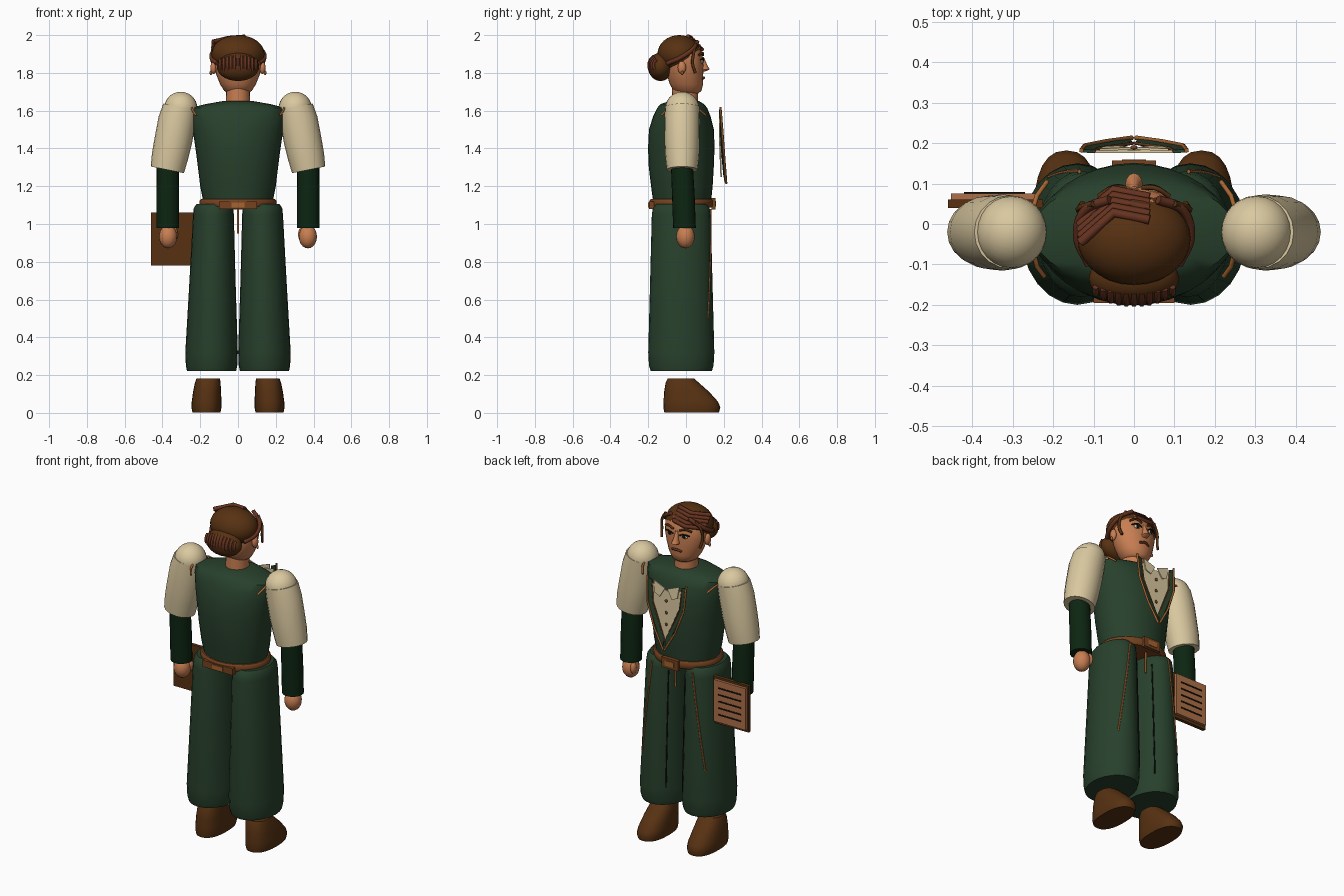
import bpy, bmesh, math
from mathutils import Vector


def mat(name, rgb):
    m = bpy.data.materials.new(name)
    m.diffuse_color = (*rgb, 1)
    return m


GREEN = mat("vest green", (0.021, 0.052, 0.025))
DARK = mat("dark green", (0.004, 0.019, 0.006))
CREAM = mat("cream linen", (0.70, 0.58, 0.35))
SKIN = mat("skin", (0.58, 0.21, 0.085))
BROWN = mat("dark brown", (0.095, 0.031, 0.006))
BELT = mat("belt leather", (0.18, 0.055, 0.014))
COPPER = mat("copper trim", (0.38, 0.13, 0.03))
STRAND = mat("russet hair", (0.13, 0.032, 0.014))
PAGE = mat("tan page", (0.42, 0.16, 0.065))
BLACK = mat("black", (0.006, 0.006, 0.005))


def finish(bm, name, material, smooth=True):
    bmesh.ops.recalc_face_normals(bm, faces=bm.faces[:])
    me = bpy.data.meshes.new(name)
    bm.to_mesh(me)
    bm.free()
    ob = bpy.data.objects.new(name, me)
    bpy.context.collection.objects.link(ob)
    me.materials.append(material)
    if smooth:
        bpy.ops.object.select_all(action='DESELECT')
        bpy.context.view_layer.objects.active = ob
        ob.select_set(True)
        bpy.ops.object.shade_smooth_by_angle(angle=math.radians(45))
    return ob


def loft(name, material, rings, s=1, n=24, power=2.0, tilt=0.0):
    """Rings of (z, centre x, centre y, radius x, radius y), capped."""
    bm = bmesh.new()
    loops = []
    for z, cx, cy, rx, ry in rings:
        loop = []
        for i in range(n):
            a = 2 * math.pi * i / n
            c, d = math.cos(a), math.sin(a)
            dx = rx * math.copysign(abs(c) ** (2 / power), c)
            dy = ry * math.copysign(abs(d) ** (2 / power), d)
            loop.append(bm.verts.new((s * (cx + dx), cy + dy, z + tilt * dx)))
        loops.append(loop)
    for a, b in zip(loops, loops[1:]):
        for i in range(n):
            bm.faces.new((a[i], a[(i + 1) % n], b[(i + 1) % n], b[i]))
    bm.faces.new(loops[0])
    bm.faces.new(loops[-1])
    return finish(bm, name, material)


def ball(name, material, loc, r, u=24, v=14):
    bm = bmesh.new()
    bmesh.ops.create_uvsphere(bm, u_segments=u, v_segments=v, radius=1)
    for p in bm.verts:
        p.co = Vector(loc) + Vector((p.co.x * r[0], p.co.y * r[1], p.co.z * r[2]))
    return finish(bm, name, material)


def box(name, material, x, y, z):
    bm = bmesh.new()
    bmesh.ops.create_cube(bm, size=1)
    for p in bm.verts:
        p.co = [(a + b) / 2 + c * (b - a) for (a, b), c in zip((x, y, z), p.co)]
    return finish(bm, name, material, False)


def plate(name, material, pts, thick=0.008):
    """Flat polygon extruded toward -y."""
    bm = bmesh.new()
    f = bm.faces.new([bm.verts.new(p) for p in pts])
    g = bmesh.ops.extrude_face_region(bm, geom=[f])
    for v in g['geom']:
        if isinstance(v, bmesh.types.BMVert):
            v.co.y -= thick
    return finish(bm, name, material, False)


def tube(name, material, pts, r, smooth_path=False):
    cu = bpy.data.curves.new(name, 'CURVE')
    cu.dimensions = '3D'
    cu.bevel_depth = r
    cu.bevel_resolution = 1
    cu.use_fill_caps = True
    cu.resolution_u = 5
    if smooth_path:
        sp = cu.splines.new('BEZIER')
        sp.bezier_points.add(len(pts) - 1)
        for b, p in zip(sp.bezier_points, pts):
            b.co = p
            b.handle_left_type = b.handle_right_type = 'AUTO'
    else:
        sp = cu.splines.new('POLY')
        sp.points.add(len(pts) - 1)
        for b, p in zip(sp.points, pts):
            b.co = (*p, 1)
    cu.materials.append(material)
    ob = bpy.data.objects.new(name, cu)
    bpy.context.collection.objects.link(ob)
    bpy.ops.object.select_all(action='DESELECT')
    bpy.context.view_layer.objects.active = ob
    ob.select_set(True)
    bpy.ops.object.convert(target='MESH')


def leg_front(x, z):
    """Point just on the front surface of a trouser leg."""
    t = (1.08 - z) / 0.8
    cx, rx, ry = 0.13 + 0.01 * t, 0.105 + 0.034 * t, 0.153 + 0.02 * t
    k = min(0.98, abs((abs(x) - cx) / rx))
    return (x, -0.025 + ry * math.sqrt(1 - k * k) + 0.002, z)


# Torso, belt and buckles
loft("vest_body", GREEN, [
    (1.09, 0, -0.02, .178, .15), (1.2, 0, -0.022, .2, .163), (1.3, 0, -0.025, .212, .172),
    (1.4, 0, -0.025, .225, .176), (1.5, 0, -0.024, .24, .172), (1.57, 0, -0.022, .252, .152),
    (1.615, 0, -0.02, .25, .132), (1.635, 0, -0.02, .17, .115), (1.65, 0, -0.01, .085, .08)], n=32)
loft("belt", BELT, [(1.087, 0, -.022, .195, .163), (1.095, 0, -.022, .203, .17),
                    (1.125, 0, -.022, .203, .17), (1.133, 0, -.022, .195, .163)], n=32)
box("belt_buckle", BELT, (-.055, .055), (.135, .157), (1.078, 1.138))
box("buckle_plate", COPPER, (-.03, .03), (.15, .16), (1.093, 1.123))
box("belt_back_panel", BELT, (-.1, .1), (-.195, -.15), (1.08, 1.12))
box("belt_back_plate", COPPER, (-.035, .035), (-.2, -.19), (1.088, 1.113))
tube("fly_seam", COPPER, [(0, .1, 1.08), (0, .1, .95)], .006)

for s in (1, -1):
    # Trousers, piping and boots
    loft("trouser_leg", GREEN, [
        (.222, .14, -.025, .13, .162), (.25, .14, -.025, .136, .171), (.32, .14, -.025, .139, .175),
        (.7, .135, -.025, .122, .165), (1.05, .13, -.025, .108, .156), (1.085, .13, -.025, .104, .15),
        (1.105, .13, -.025, .09, .13)], s)
    tube("trouser_piping", COPPER,
         [leg_front(s * (.135 + .075 * i / 8), 1.08 - .58 * i / 8) for i in range(9)], .005)
    tube("trouser_crease", BLACK,
         [leg_front(s * .055, 1.03 - .7 * i / 8) for i in range(9)], .004)
    loft("boot", BROWN, [
        (.003, .167, .03, .074, .145), (.03, .167, .031, .08, .151), (.06, .166, .025, .079, .144),
        (.11, .164, .004, .074, .12), (.16, .16, -.02, .068, .088), (.182, .158, -.027, .062, .07)],
        s, power=2.4)

    # Sleeves, forearms and hands
    ball("sleeve_cap", CREAM, (s * .303, -.02, 1.612), (.088, .09, .088))
    loft("upper_sleeve", CREAM, [
        (1.62, .305, -.02, .09, .091), (1.55, .322, -.021, .098, .094), (1.44, .343, -.021, .098, .093),
        (1.36, .36, -.02, .095, .09), (1.287, .374, -.02, .088, .082)], s, 20, tilt=.2)
    loft("forearm_sleeve", DARK, [
        (1.32, .372, -.022, .058, .058), (1.15, .372, -.014, .06, .06), (.98, .372, -.008, .06, .06)], s, 20)
    ball("hand", SKIN, (s * .37, -.003, .933), (.048, .049, .062), 16, 10)
    ball("thumb", SKIN, (s * .335, .022, .945), (.017, .02, .036), 12, 8)

    # Armhole trim at front and back of the shoulder
    tube("armhole_trim_back", COPPER, [(s * .247, -.075, 1.618), (s * .24, -.105, 1.602), (s * .222, -.13, 1.575)], .006)
    tube("armhole_trim_front", COPPER, [(s * .252, .03, 1.616), (s * .24, .07, 1.605), (s * .215, .105, 1.575)], .006)

    # Vest opening: lapels, piping, collar wings
    plate("lapel", GREEN, [(s * .128, .185, 1.61), (s * .118, .193, 1.47), (s * .012, .212, 1.22),
                           (s * .004, .204, 1.27), (s * .088, .186, 1.47), (s * .1, .183, 1.6)])
    tube("lapel_piping", COPPER, [(s * .13, .182, 1.62), (s * .121, .194, 1.47), (s * .07, .204, 1.33),
                                  (s * .005, .213, 1.215)], .006)
    tube("lapel_inner_piping", BELT, [(s * .1, .18, 1.6), (s * .088, .188, 1.47), (0, .2, 1.26)], .004)
    plate("collar_wing", CREAM, [(s * .008, .19, 1.575), (s * .085, .186, 1.605),
                                 (s * .075, .192, 1.535), (s * .04, .194, 1.52)], .006)

# Shirt front and buttons
plate("shirt_front", CREAM, [(-.115, .183, 1.585), (0, .183, 1.56), (.115, .183, 1.585),
                             (.09, .183, 1.44), (0, .19, 1.25), (-.09, .183, 1.44)])
for z in (1.5, 1.43, 1.36):
    ball("shirt_button", BELT, (0, .189, z), (.009, .006, .009), 10, 6)

# Neck, head and nose
loft("neck", SKIN, [(1.62, 0, -.005, .066, .07), (1.72, 0, -.005, .062, .068)], n=20)
loft("head", SKIN, [
    (1.69, 0, .01, .05, .052), (1.705, 0, .008, .073, .074), (1.74, 0, .002, .095, .088),
    (1.79, 0, -.005, .115, .096), (1.84, 0, -.007, .127, .1), (1.9, 0, -.01, .127, .097),
    (1.95, 0, -.015, .1, .08), (1.975, 0, -.02, .05, .045)], n=28)
loft("nose", SKIN, [(1.808, 0, .088, .015, .014), (1.818, 0, .096, .022, .03),
                    (1.835, 0, .092, .016, .024), (1.885, 0, .084, .009, .009)], n=12)

# Face details
for s in (1, -1):
    ball("eye", CREAM, (s * .048, .083, 1.862), (.022, .008, .012), 14, 8)
    ball("iris", BLACK, (s * .048, .089, 1.862), (.011, .005, .011), 12, 8)
    tube("upper_lash", BLACK, [(s * .022, .092, 1.866), (s * .048, .094, 1.876), (s * .08, .077, 1.868)], .004, True)
    tube("eyebrow", BROWN, [(s * .02, .09, 1.893), (s * .055, .088, 1.906), (s * .088, .068, 1.894)], .006, True)
    ball("ear", SKIN, (s * .13, -.022, 1.828), (.016, .022, .034), 12, 8)
    ball("earring", COPPER, (s * .144, -.02, 1.80), (.007, .007, .012), 8, 6)
    # Loose locks framing the face
    tube("temple_lock", BROWN, [(s * .1, .05, 1.955), (s * .133, .04, 1.9), (s * .136, .035, 1.85),
                                (s * .128, .05, 1.80)], .008, True)
    tube("side_strand", STRAND, [(s * .06, .06, 1.965), (s * .12, .035, 1.925), (s * .14, -.03, 1.88),
                                 (s * .11, -.1, 1.85)], .012, True)
tube("lips", STRAND, [(-.032, .085, 1.768), (-.012, .093, 1.774), (.012, .093, 1.774), (.032, .085, 1.768)], .007, True)

# Hair cap, swept fringe and bun
ball("hair_cap", BROWN, (0, -.036, 1.9), (.14, .115, .1), 28, 16)
for i in range(5):
    h, b = .015 * i, -.014 * i
    tube("fringe_strand", STRAND, [(-.137 + .07 * h, .01 + b, 1.905 + h), (-.05, .084 + b, 1.925 + h),
                                   (.038, .066 + b, 1.932 + h)], .012)
ball("hair_bun", BROWN, (0, -.135, 1.832), (.112, .066, .075))
for i in range(11):
    x = -.095 + .019 * i
    k = math.sqrt(1 - (x / .118) ** 2)
    pts = [(x, -.135 - .064 * k * math.cos(a), 1.84 + .06 * k * math.sin(a))
           for a in (-.6, -.2, .2, .6, 1.0)]
    tube("bun_coil", STRAND, pts, .008)

# Held writing board with ruled page
box("board", BROWN, (-.46, -.225), (.04, .06), (.78, 1.06))
box("board_page", PAGE, (-.452, -.238), (.06, .076), (.797, 1.048))
for i in range(5):
    z = .84 + .04 * i
    box("page_line", BLACK, (-.42, -.27), (.074, .079), (z, z + .008))
